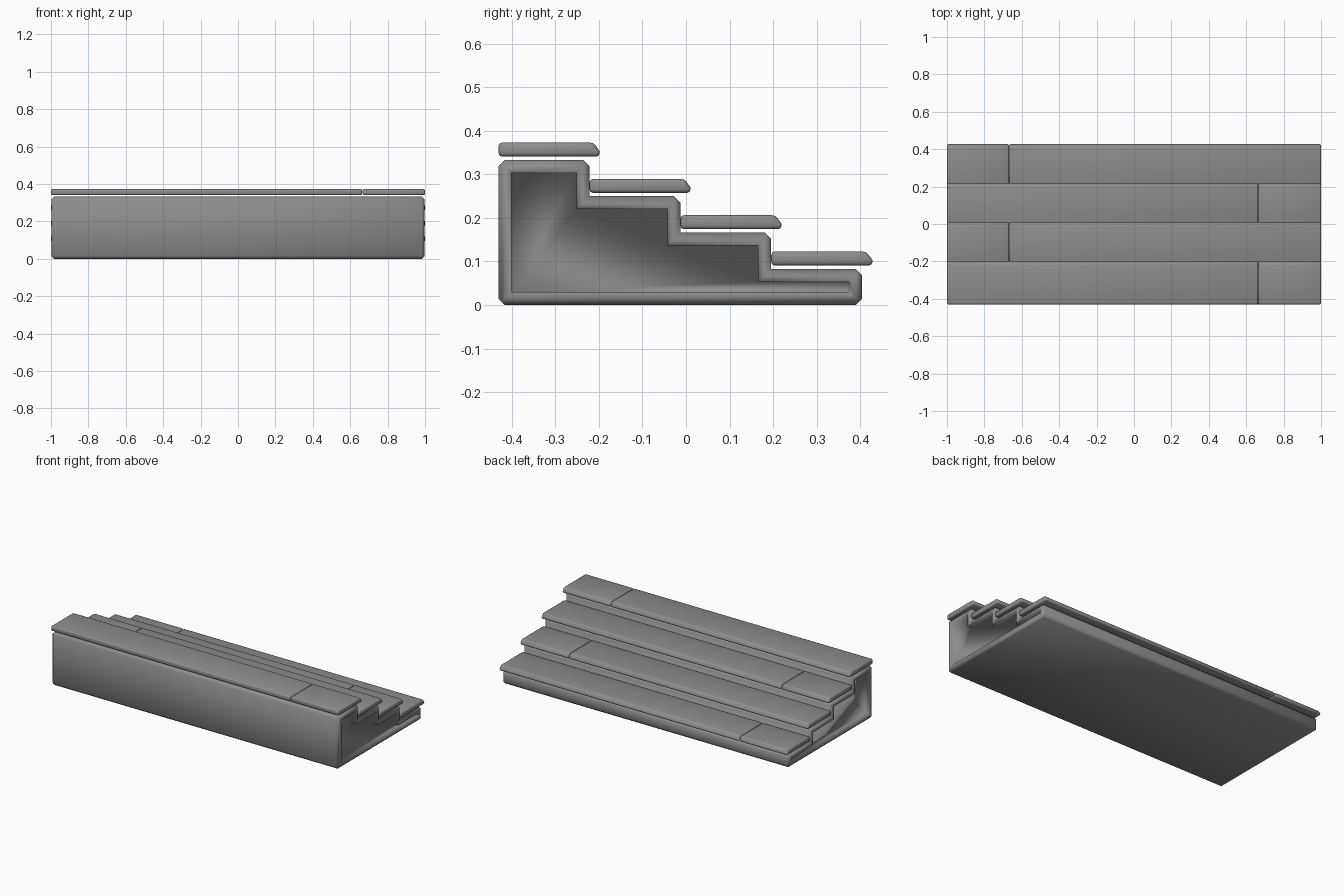
import bpy, bmesh, math

if "Cube" in bpy.data.objects:
    bpy.data.objects.remove(bpy.data.objects["Cube"])

grey = bpy.data.materials.new("dark_grey")
grey.diffuse_color = (0.27, 0.27, 0.27, 1.0)
grey.use_nodes = True
grey.node_tree.nodes["Principled BSDF"].inputs["Base Color"].default_value = grey.diffuse_color


def prism(profile, x0, x1):
    """Extrude a closed (y, z) profile from x0 to x1."""
    bm = bmesh.new()
    face = bm.faces.new([bm.verts.new((x0, y, z)) for y, z in profile])
    res = bmesh.ops.extrude_face_region(bm, geom=[face], use_keep_orig=True)
    moved = [v for v in res["geom"] if isinstance(v, bmesh.types.BMVert)]
    bmesh.ops.translate(bm, verts=moved, vec=(x1 - x0, 0, 0))
    bmesh.ops.recalc_face_normals(bm, faces=bm.faces)
    bm.normal_update()
    return bm


def bevel_edges(bm, edges, width, segments=1):
    bmesh.ops.bevel(bm, geom=edges, offset=width, offset_type='OFFSET',
                    segments=segments, profile=0.5, affect='EDGES')
    bm.normal_update()


def end_face(bm, s):
    return max((f for f in bm.faces if f.normal.x * s > 0.99),
               key=lambda f: f.calc_area())


def finish(bm, name):
    for f in bm.faces:
        f.smooth = True
    mesh = bpy.data.meshes.new(name)
    bm.to_mesh(mesh)
    bm.free()
    mesh.materials.append(grey)
    ob = bpy.data.objects.new(name, mesh)
    bpy.context.collection.objects.link(ob)
    return ob


RISE, RUN, BACK, CH = 0.0833, 0.2085, -0.43, 0.015

# Stepped base: low end towards +y
profile = [(BACK, 0.0), (BACK + 4 * RUN, 0.0)]
for i in range(4):
    y = BACK + (4 - i) * RUN
    z = (i + 1) * RISE
    profile += [(y, z), (y - RUN, z)]
# the last point closes the tall wall
bm = prism(profile, -0.998 + CH, 0.998 - CH)

# Mitred chamfer around each end, then chamfers on the long outside edges
for s in (-1, 1):
    bmesh.ops.inset_region(bm, faces=[end_face(bm, s)], thickness=CH, depth=CH,
                           use_even_offset=True)
    bm.normal_update()
long_edges = [e for e in bm.edges
              if abs(e.verts[0].co.x - e.verts[1].co.x) > 1 and e.is_convex]
bevel_edges(bm, long_edges, CH)

# Recessed panel in each end
for s in (-1, 1):
    end = end_face(bm, s)
    bmesh.ops.inset_region(bm, faces=[end], thickness=0.015, use_even_offset=True)
    res = bmesh.ops.extrude_face_region(bm, geom=[end])
    moved = [v for v in res["geom"] if isinstance(v, bmesh.types.BMVert)]
    bmesh.ops.translate(bm, verts=moved, vec=(-0.03 * s, 0, 0))
    if end.is_valid and end not in res["geom"]:
        bm.faces.remove(end)
    bm.normal_update()
bmesh.ops.recalc_face_normals(bm, faces=bm.faces)
finish(bm, "stepped_base")

# Tread boards: two per step, joint alternating sides, sloped nosing
for i in range(4):
    y0 = BACK + i * RUN
    z0 = (4 - i) * RISE + 0.0075
    y1, z1 = y0 + 0.232, z0 + 0.032
    board = [(y0, z0), (y1, z0), (y1, z0 + 0.012), (y1 - 0.014, z1), (y0, z1)]
    joint = 0.665 if i % 2 == 0 else -0.668
    for side, a, b in (("left", -1.0, joint - 0.001), ("right", joint + 0.001, 1.0)):
        bm = prism(board, a, b)
        sharp = [e for e in bm.edges if e.calc_face_angle(0) > math.radians(40)]
        bevel_edges(bm, sharp, 0.008, 2)
        finish(bm, f"tread_{i + 1}_{side}")
